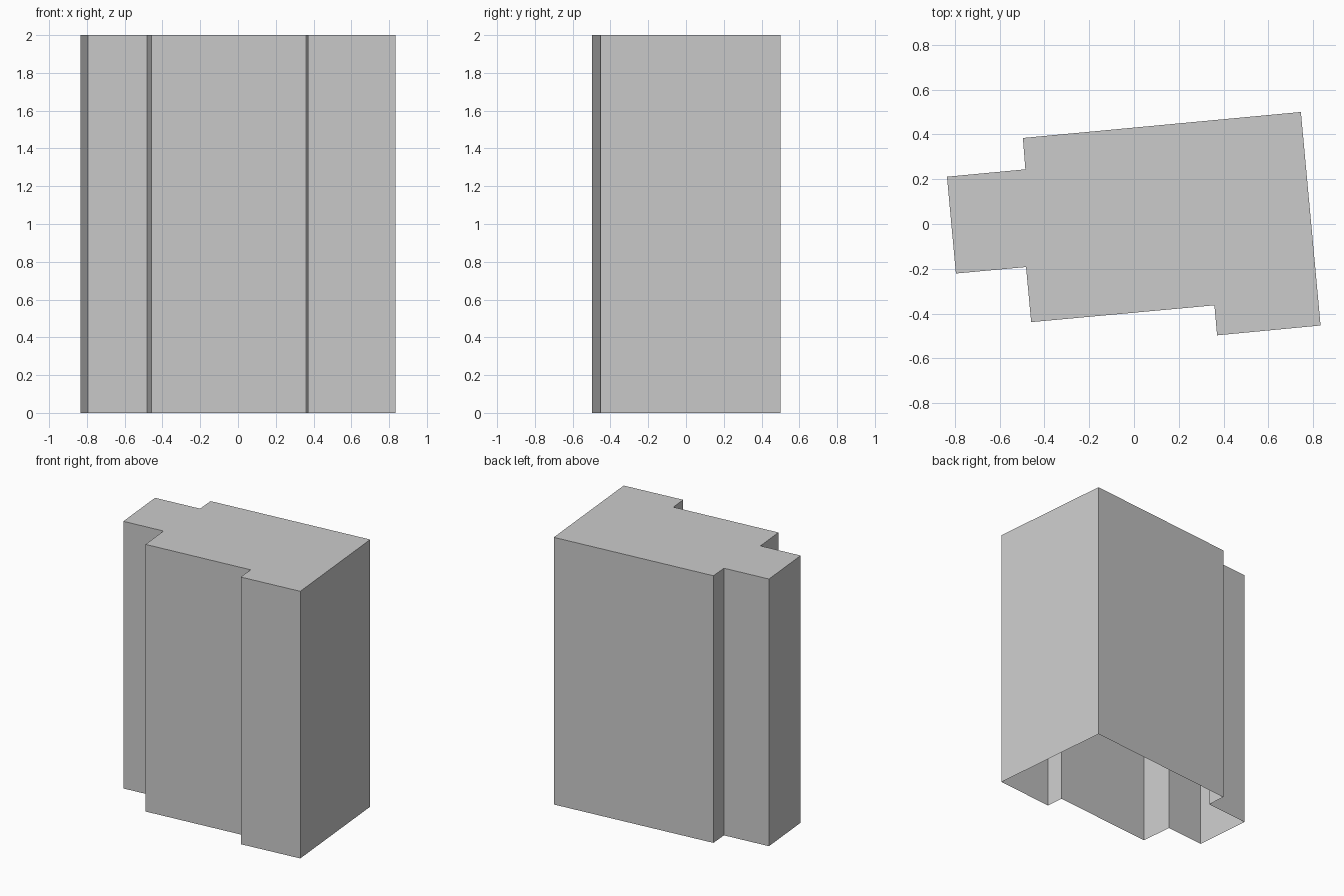
import bpy, bmesh

if "Cube" in bpy.data.objects:
    bpy.data.objects.remove(bpy.data.objects["Cube"])

HEIGHT = 2.0

# Stepped footprint, counter-clockwise seen from above
footprint = [
    (0.745, 0.50), (-0.496, 0.384), (-0.485, 0.244), (-0.835, 0.211),
    (-0.795, -0.221), (-0.482, -0.192), (-0.459, -0.438), (0.359, -0.363),
    (0.371, -0.497), (0.833, -0.453),
]

bm = bmesh.new()
low = [bm.verts.new((x, y, 0)) for x, y in footprint]
high = [bm.verts.new((x, y, HEIGHT)) for x, y in footprint]

# Outer walls
n = len(footprint)
for i in range(n):
    j = (i + 1) % n
    bm.faces.new((low[i], low[j], high[j], high[i]))

# Flat roof; the underside stays open
bm.faces.new(high)

mesh = bpy.data.meshes.new("building_shell")
bm.to_mesh(mesh)
bm.free()
shell = bpy.data.objects.new("building_shell", mesh)
bpy.context.collection.objects.link(shell)
